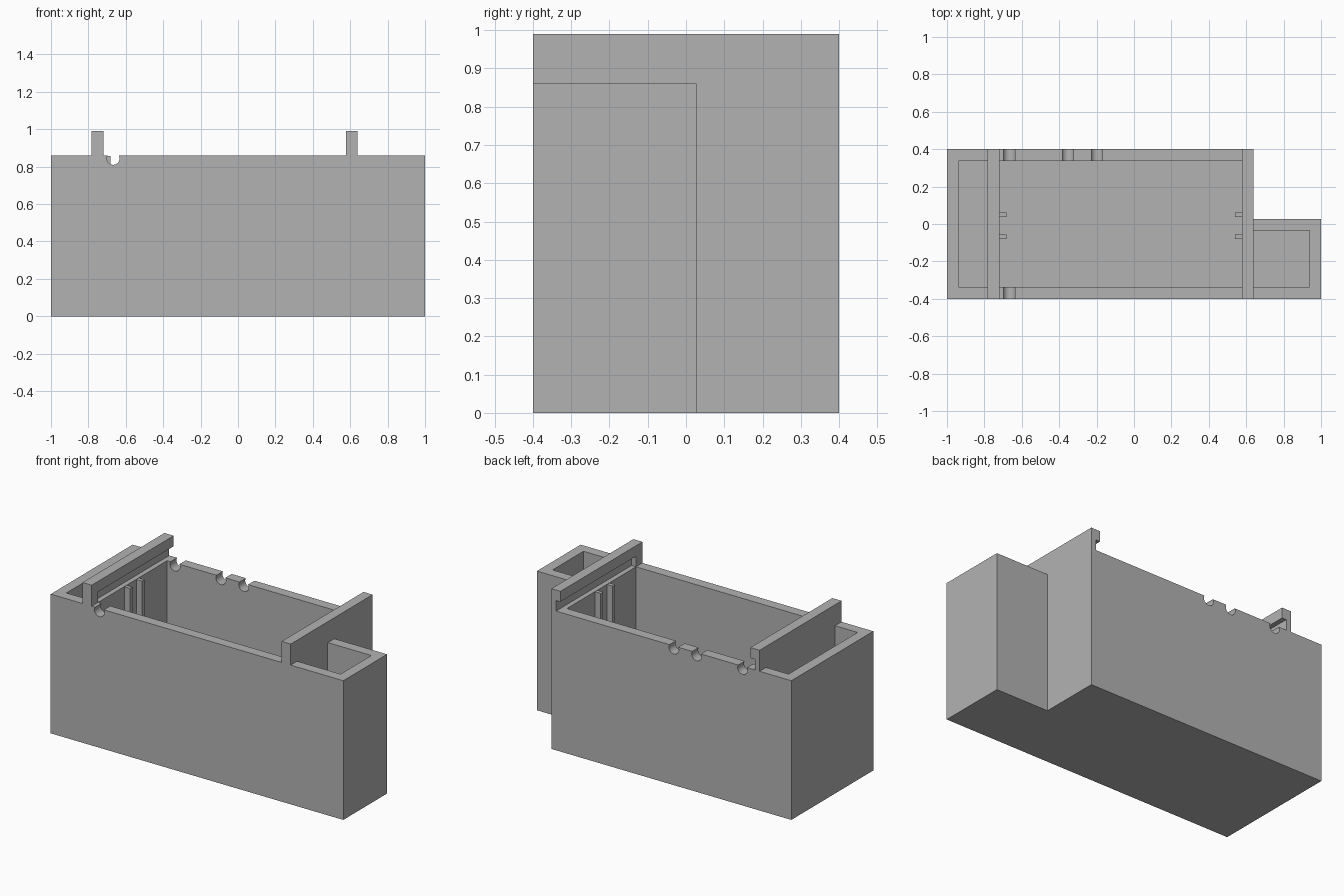
import bpy, bmesh
from mathutils import Matrix

if "Cube" in bpy.data.objects:
    bpy.data.objects.remove(bpy.data.objects["Cube"], do_unlink=True)

grey = bpy.data.materials.new("plain grey")
grey.use_nodes = True
grey.diffuse_color = (0.45, 0.45, 0.45, 1)
grey.node_tree.nodes["Principled BSDF"].inputs["Base Color"].default_value = grey.diffuse_color

RIM, TOP, FLOOR, WALL = 0.86, 0.99, 0.06, 0.063


def finish(name, bm):
    bmesh.ops.recalc_face_normals(bm, faces=bm.faces)
    mesh = bpy.data.meshes.new(name)
    bm.to_mesh(mesh)
    bm.free()
    mesh.materials.append(grey)
    ob = bpy.data.objects.new(name, mesh)
    bpy.context.collection.objects.link(ob)
    return ob


def prism(name, outline, z0, z1):
    bm = bmesh.new()
    face = bm.faces.new([bm.verts.new((x, y, z0)) for x, y in outline])
    side = bmesh.ops.extrude_face_region(bm, geom=[face])["geom"]
    verts = [v for v in side if isinstance(v, bmesh.types.BMVert)]
    bmesh.ops.translate(bm, verts=verts, vec=(0, 0, z1 - z0))
    return finish(name, bm)


def box(name, x0, x1, y0, y1, z0, z1):
    return prism(name, [(x0, y0), (x1, y0), (x1, y1), (x0, y1)], z0, z1)


def cut(target, cutter):
    cutter.hide_render = True
    mod = target.modifiers.new("cut", 'BOOLEAN')
    mod.operation, mod.solver, mod.object = 'DIFFERENCE', 'EXACT', cutter
    bpy.context.view_layer.objects.active = target
    bpy.ops.object.modifier_apply(modifier=mod.name)
    bpy.data.objects.remove(cutter, do_unlink=True)


# L-shaped tub
body = prism("tub_body", [(-1, -0.4), (1, -0.4), (1, 0.027), (0.64, 0.027),
                          (0.64, 0.4), (-1, 0.4)], 0, RIM)

# Three compartments, leaving two partitions between them
inner = 0.4 - WALL
for x0, x1, y1 in ((-1 + WALL, -0.783, inner), (-0.72, 0.578, inner),
                   (0.638, 1 - WALL, 0.027 - WALL)):
    cut(body, box("compartment_cutter", x0, x1, -inner, y1, FLOOR, RIM + 0.1))

# Round cable notches in the rim
for x, side in ((-0.667, -1), (-0.667, 1), (-0.353, 1), (-0.197, 1)):
    bm = bmesh.new()
    bmesh.ops.create_cone(bm, cap_ends=True, segments=32, radius1=0.034, radius2=0.034, depth=0.1,
                          matrix=Matrix.Translation((x, side * 0.37, 0.844))
                          @ Matrix.Rotation(1.5707963, 4, 'X'))
    cut(body, finish("notch_cutter", bm))

# Raised rails on the partitions, grooved inside for a lid sliding in from the back
for name, x0, x1, inside in (("right_rail", -0.783, -0.72, 1), ("left_rail", 0.578, 0.64, -1)):
    rail = box(name, x0, x1, -0.4, 0.4, RIM, TOP)
    face = x1 if inside > 0 else x0
    a, b = sorted((face - inside * 0.03, face + inside * 0.05))
    cut(rail, box("groove_cutter", a, b, -inner, 0.5, RIM - 0.05, 0.925))
    # The groove floor is the partition top, so the rail stays flush with the rim

# Pairs of upright ribs holding a divider
for side, x0, x1 in (("right", -0.725, -0.683), ("left", 0.54, 0.583)):
    for place, y in (("back", 0.05), ("front", -0.068)):
        box(f"{side}_{place}_rib", x0, x1, y - 0.012, y + 0.012, FLOOR, RIM - 0.002)

# Smooth notches with crisp edges elsewhere
bpy.ops.object.select_all(action='DESELECT')
body.select_set(True)
bpy.context.view_layer.objects.active = body
bpy.ops.object.shade_smooth_by_angle(angle=0.6)
